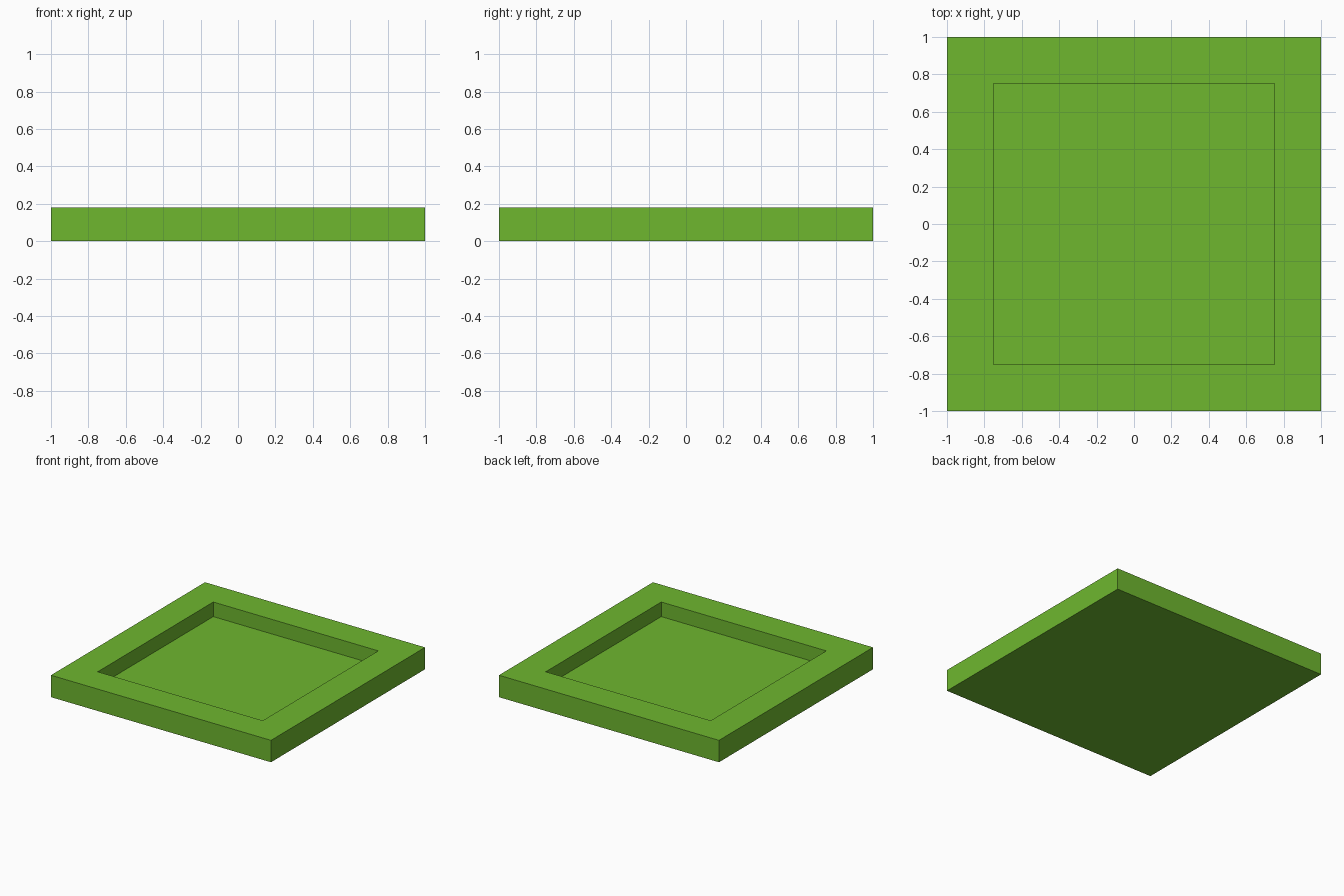
import bpy
import bmesh

if "Cube" in bpy.data.objects:
    bpy.data.objects.remove(bpy.data.objects["Cube"])

SIZE, HEIGHT = 2.0, 0.18        # outer slab
RIM, DEPTH = 0.25, 0.12         # rim width and recess depth

# Square slab standing on z = 0
bm = bmesh.new()
bmesh.ops.create_cube(bm, size=1.0)
bmesh.ops.translate(bm, verts=bm.verts, vec=(0, 0, 0.5))
bmesh.ops.scale(bm, verts=bm.verts, vec=(SIZE, SIZE, HEIGHT))

# Recess: inset the top face, then extrude it downwards
bm.normal_update()
top = max(bm.faces, key=lambda f: f.calc_center_median().z)
bmesh.ops.inset_region(bm, faces=[top], thickness=RIM, use_even_offset=True)
floor = bmesh.ops.extrude_discrete_faces(bm, faces=[top])["faces"][0]
bmesh.ops.translate(bm, verts=floor.verts, vec=(0, 0, -DEPTH))
bmesh.ops.recalc_face_normals(bm, faces=bm.faces)

mesh = bpy.data.meshes.new("recessed_tray")
bm.to_mesh(mesh)
bm.free()
tray = bpy.data.objects.new("recessed_tray", mesh)
bpy.context.collection.objects.link(tray)

# Green finish
green = bpy.data.materials.new("green")
green.diffuse_color = (0.156, 0.474, 0.028, 1)
green.use_nodes = True
green.node_tree.nodes["Principled BSDF"].inputs["Base Color"].default_value = green.diffuse_color
mesh.materials.append(green)
